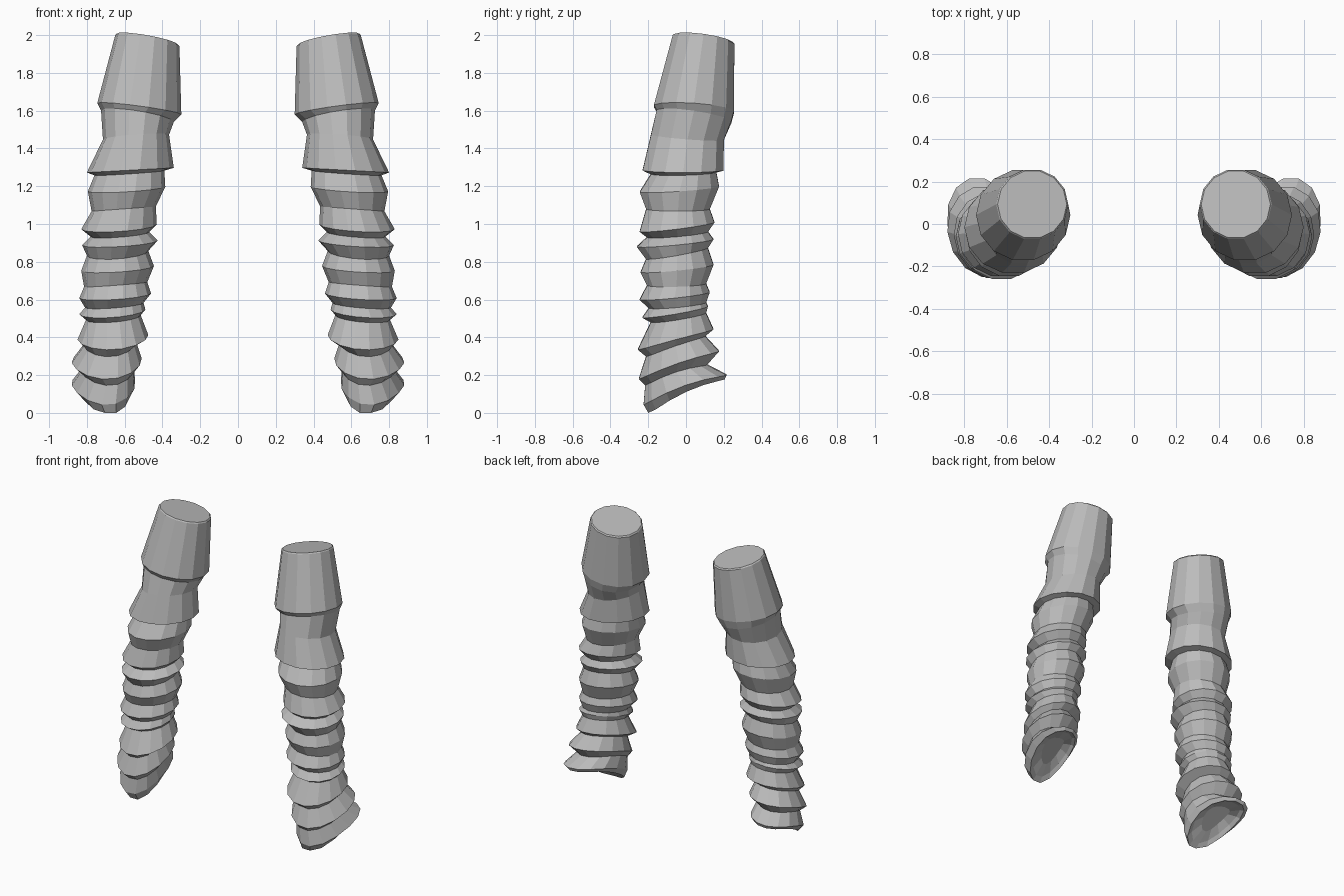
import bpy, math

SIDES = 14
# Rings from top to hem: inner x, outer x, front y, back y, mid height, back-minus-front height
RINGS = [
    (.31, .65, -.075, .26, 1.97, -.045),
    (.30, .745, -.175, .26, 1.61, -.03),
    (.34, .725, -.16, .245, 1.57, -.06),
    (.365, .715, -.19, .205, 1.46, -.03),
    (.34, .80, -.235, .205, 1.285, 0),
    (.39, .76, -.19, .165, 1.27, .01),
    (.385, .795, -.25, .18, 1.185, .03),
    (.435, .775, -.215, .13, 1.08, 0),
    (.43, .83, -.25, .155, .985, .05),
    (.47, .78, -.21, .12, .945, .03),
    (.425, .825, -.265, .15, .90, .04),
    (.475, .80, -.215, .12, .845, .06),
    (.445, .83, -.245, .15, .765, .04),
    (.48, .815, -.21, .11, .68, .01),
    (.46, .84, -.25, .13, .62, .04),
    (.50, .81, -.20, .11, .57, .03),
    (.49, .84, -.235, .12, .535, .06),
    (.515, .805, -.19, .11, .505, .05),
    (.475, .85, -.26, .15, .395, .11),
    (.54, .815, -.215, .105, .36, .11),
    (.51, .88, -.255, .18, .265, .15),
    (.55, .83, -.22, .115, .215, .11),
    (.545, .88, -.23, .22, .14, .16),
    (.57, .84, -.205, .21, .105, .19),
]

grey = bpy.data.materials.new("plain grey")
grey.diffuse_color = (.5, .5, .5, 1)


def ring(spec, side, scale=1.0, lift=0.0):
    xi, xo, yf, yb, z, ty = spec
    tx = .06 if z > 1.5 else -.025          # sideways tilt of the fold
    low = max(0, 1 - z / .5)                # lower folds arch and lean back-outward
    pts = []
    for i in range(SIDES):
        a = 2 * math.pi * i / SIDES
        c, s = math.cos(a), math.sin(a)
        x = (xi + xo) / 2 + scale * ((xo - xi) / 2 * c + .04 * low * s)
        y = (yf + yb) / 2 + scale * (yb - yf) / 2 * s
        h = z + lift + scale * (tx / 2 * c + ty / 2 * s) + .025 * low * math.cos(2 * a)
        pts.append((side * x, y, max(0, h)))
    return pts


def leg(name, side):
    top, hem = RINGS[0], RINGS[-1]
    loops = [ring(top, side, .96, .008)]                  # softened top edge
    loops += [ring(r, side) for r in RINGS]
    loops += [ring(hem, side, .85, .02), ring(hem, side, .5, .045)]   # hollow underside
    verts = [p for l in loops for p in l]
    n, faces = SIDES, []
    for k in range(len(loops) - 1):
        for i in range(n):
            j = (i + 1) % n
            faces.append((k * n + i, (k + 1) * n + i, (k + 1) * n + j, k * n + j))
    faces.append(tuple(range(n)))                         # flat top
    last = (len(loops) - 1) * n
    faces.append(tuple(last + i for i in reversed(range(n))))
    if side < 0:
        faces = [tuple(reversed(f)) for f in faces]
    me = bpy.data.meshes.new(name)
    me.from_pydata(verts, [], faces)
    me.materials.append(grey)
    me.update()
    bpy.context.collection.objects.link(bpy.data.objects.new(name, me))


# Mirrored pair of crumpled legs
leg("left_trouser_leg", 1)
leg("right_trouser_leg", -1)
